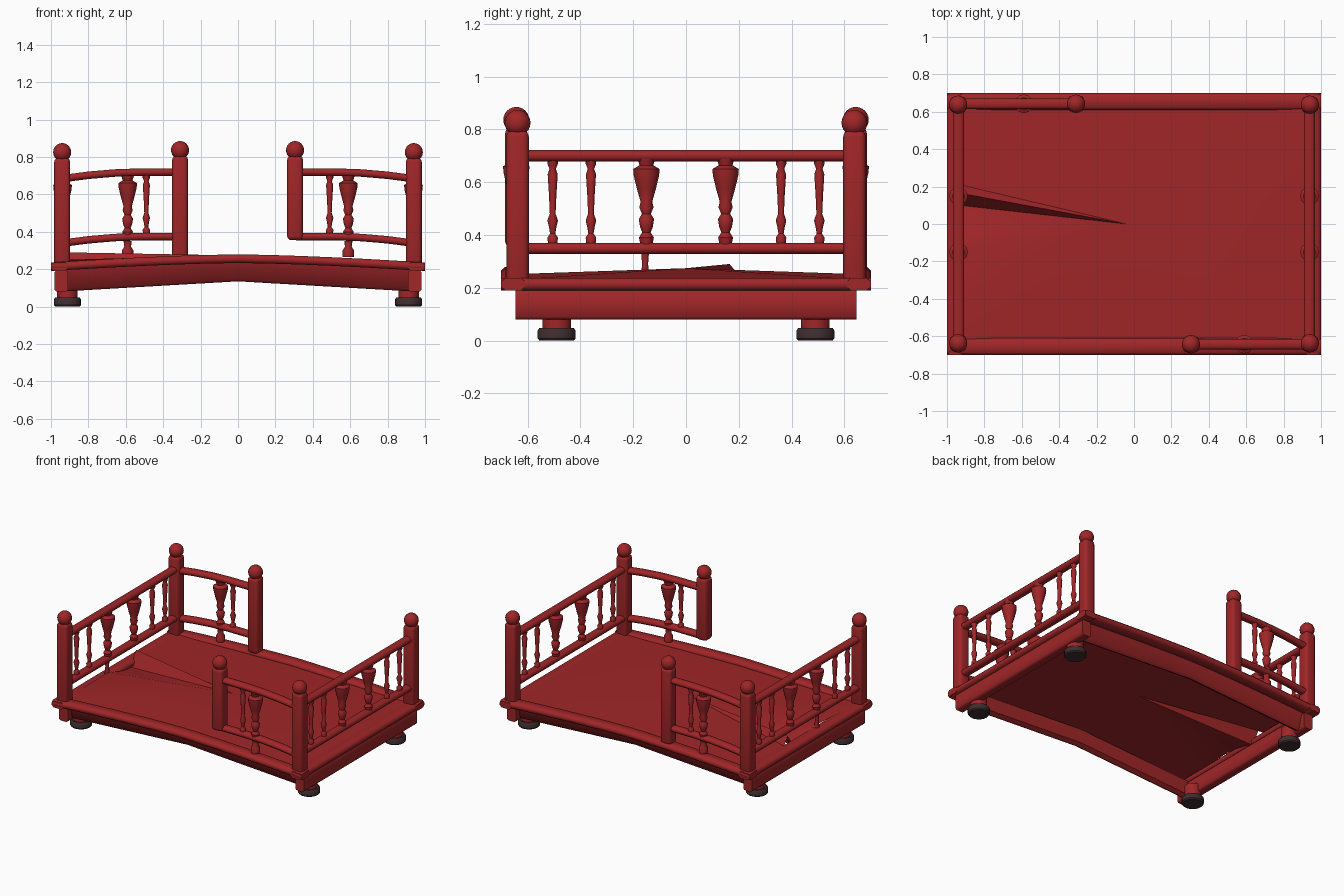
import bpy, bmesh, math
from mathutils import Vector

if "Cube" in bpy.data.objects:
    bpy.data.objects.remove(bpy.data.objects["Cube"])


def material(name, col):
    m = bpy.data.materials.new(name)
    m.diffuse_color = (*col, 1)
    m.use_nodes = True
    m.node_tree.nodes["Principled BSDF"].inputs["Base Color"].default_value = m.diffuse_color
    return m


RED = material("lacquer red", (0.35, 0.019, 0.021))
DARK = material("dark foot", (0.05, 0.026, 0.028))


def finish(name, bm, mat=RED, angle=40):
    bmesh.ops.recalc_face_normals(bm, faces=bm.faces)
    me = bpy.data.meshes.new(name)
    bm.to_mesh(me)
    bm.free()
    me.materials.append(mat)
    ob = bpy.data.objects.new(name, me)
    bpy.context.collection.objects.link(ob)
    bpy.ops.object.select_all(action='DESELECT')
    ob.select_set(True)
    bpy.context.view_layer.objects.active = ob
    bpy.ops.object.shade_smooth_by_angle(angle=math.radians(angle))
    return ob


def sweep(name, path, section, axis='x'):
    """Sweep a section (side, up) along a path that runs mainly along x or y."""
    bm = bmesh.new()
    rings = []
    for p in path:
        p = Vector(p)
        rings.append([bm.verts.new(p + (Vector((0, s, u)) if axis == 'x' else Vector((s, 0, u))))
                      for s, u in section])
    n = len(section)
    for a, b in zip(rings, rings[1:]):
        for i in range(n):
            bm.faces.new((a[i], a[(i + 1) % n], b[(i + 1) % n], b[i]))
    bm.faces.new(rings[0])
    bm.faces.new(rings[-1])
    return finish(name, bm, angle=50)


def lathe(name, x, y, profile, sides=14, mat=RED):
    """Turned part from (radius, z) points."""
    bm = bmesh.new()
    rings = [[bm.verts.new((x + r * math.cos(2 * math.pi * i / sides),
                            y + r * math.sin(2 * math.pi * i / sides), z))
              for i in range(sides)] for r, z in profile]
    for a, b in zip(rings, rings[1:]):
        for i in range(sides):
            bm.faces.new((a[i], a[(i + 1) % sides], b[(i + 1) % sides], b[i]))
    bm.faces.new(rings[0])
    bm.faces.new(rings[-1])
    return finish(name, bm, mat)


def box(name, c, size, bevel):
    bm = bmesh.new()
    bmesh.ops.create_cube(bm, size=1)
    for v in bm.verts:
        v.co = Vector([c[i] + v.co[i] * size[i] for i in range(3)])
    bmesh.ops.bevel(bm, geom=bm.edges[:], offset=bevel, segments=3, profile=0.5, affect='EDGES')
    return finish(name, bm)


def rect(w, h, c):
    w, h = w / 2, h / 2
    return [(-w, -h + c), (-w + c, -h), (w - c, -h), (w, -h + c),
            (w, h - c), (w - c, h), (-w + c, h), (-w, h - c)]


def arch(x):
    return 0.043 * (1 - abs(x) ** 1.5)


N = 12
xs = [-1 + 2 * i / N for i in range(N + 1)]

# arched rim and set-back apron frame under the deck
for s, side in ((-1, "front"), (1, "back")):
    sweep(side + "_rim", [(x, s * 0.655, 0.213 + arch(x)) for x in xs], rect(0.09, 0.046, 0.014))
    sweep(side + "_apron", [(x * 0.95, s * 0.575, 0.142 + 0.055 * (1 - abs(x))) for x in xs],
          [(-s * 0.03, -0.045), (s * 0.0, -0.062), (s * 0.02, -0.05), (s * 0.045, 0.055),
           (-s * 0.03, 0.055)])
for s, side in ((-1, "left"), (1, "right")):
    sweep(side + "_rim", [(s * 0.955, -0.70, 0.213), (s * 0.955, 0.70, 0.213)],
          rect(0.09, 0.046, 0.014), 'y')
    sweep(side + "_apron", [(s * 0.945, -0.645, 0.137), (s * 0.945, 0.645, 0.137)],
          rect(0.07, 0.115, 0.01), 'y')

# deck: a shallow fan rising to the centre, with a fold near the left end
bm = bmesh.new()
centre = bm.verts.new((-0.04, 0, 0.274))
edge = [(-0.95, -0.64, 0.232), (0, -0.64, 0.252), (0.95, -0.64, 0.232), (0.95, -0.15, 0.234),
        (0.95, 0.15, 0.234), (0.95, 0.64, 0.232), (0, 0.64, 0.252), (-0.95, 0.64, 0.232),
        (-0.93, 0.21, 0.236), (-0.93, 0.165, 0.29), (-0.93, 0.10, 0.19),
        (-0.93, -0.05, 0.22), (-0.93, -0.15, 0.25)]
ring = [bm.verts.new(p) for p in edge]
for i, v in enumerate(ring):
    bm.faces.new((centre, v, ring[(i + 1) % len(ring)]))
finish("deck", bm, angle=20)

# feet
for sx in (-1, 1):
    for sy in (-1, 1):
        x, y = sx * 0.912, sy * 0.49
        lathe("foot", x, y, [(0.066, 0), (0.073, 0.008), (0.073, 0.038), (0.066, 0.048)], 18, DARK)
        lathe("foot_stem", x, y, [(0.055, 0.045), (0.055, 0.13)], 18)


# posts with ball finials
def post(name, x, y, z0, ball):
    top = ball - 0.03
    box(name, (x, y, (z0 + top) / 2), (0.085, 0.085, top - z0), 0.022)
    b = bmesh.new()
    bmesh.ops.create_uvsphere(b, u_segments=18, v_segments=12, radius=0.049)
    bmesh.ops.translate(b, verts=b.verts, vec=(x, y, ball))
    finish(name + "_ball", b)


for sx in (-1, 1):
    for sy in (-1, 1):
        post("corner_post", sx * 0.94, sy * 0.638, 0.21, 0.825)
post("back_inner_post", -0.31, 0.643, 0.26, 0.836)
post("front_inner_post", 0.305, -0.643, 0.355, 0.836)

# baluster profiles
THIN = [(0.018, 0.37), (0.020, 0.39), (0.010, 0.405), (0.014, 0.43), (0.020, 0.455), (0.011, 0.48),
        (0.014, 0.55), (0.019, 0.63), (0.012, 0.65), (0.020, 0.67), (0.020, 0.69)]
FAT = [(0.022, 0.36), (0.028, 0.39), (0.016, 0.41), (0.024, 0.43), (0.029, 0.46), (0.017, 0.48),
       (0.027, 0.505), (0.022, 0.525), (0.036, 0.575), (0.048, 0.625), (0.050, 0.65),
       (0.026, 0.664), (0.034, 0.69)]
STUB = [(0.030, 0.265), (0.031, 0.30), (0.018, 0.32), (0.022, 0.35)]

# end railings
RAIL = rect(0.06, 0.042, 0.013)
for sx, side in ((-1, "left"), (1, "right")):
    x = sx * 0.938
    for label, z in (("upper", 0.70), ("lower", 0.349)):
        sweep(f"{side}_{label}_rail", [(x, -0.63, z), (x, 0.63, z)], RAIL, 'y')
    for sy in (-1, 1):
        for y in (0.36, 0.505):
            lathe(side + "_thin_baluster", x, sy * y, THIN, 12)
        lathe(side + "_urn_baluster", x, sy * 0.15, FAT, 12)
lathe("left_rail_stub", -0.938, -0.155, [(0.018, 0.23), (0.012, 0.29), (0.016, 0.34)], 10)

# half railings: back left and front right, rising towards the inner post
for s, side in ((-1, "back"), (1, "front")):
    y = -s * 0.643
    for label, z in (("upper", 0.685), ("lower", 0.34)):
        sweep(f"{side}_{label}_rail",
              [(s * px, y, z + dz) for px, dz in
               ((0.93, 0), (0.80, 0.017), (0.66, 0.029), (0.52, 0.034), (0.31, 0.034))],
              rect(0.058, 0.04, 0.013))
    lathe(side + "_thin_baluster", s * 0.49, y, [(r, z + 0.02) for r, z in THIN], 12)
    lathe(side + "_urn_baluster", s * 0.59, y, [(r, z + 0.01) for r, z in FAT], 12)
    lathe(side + "_baluster_stub", s * 0.59, y, STUB, 12)
